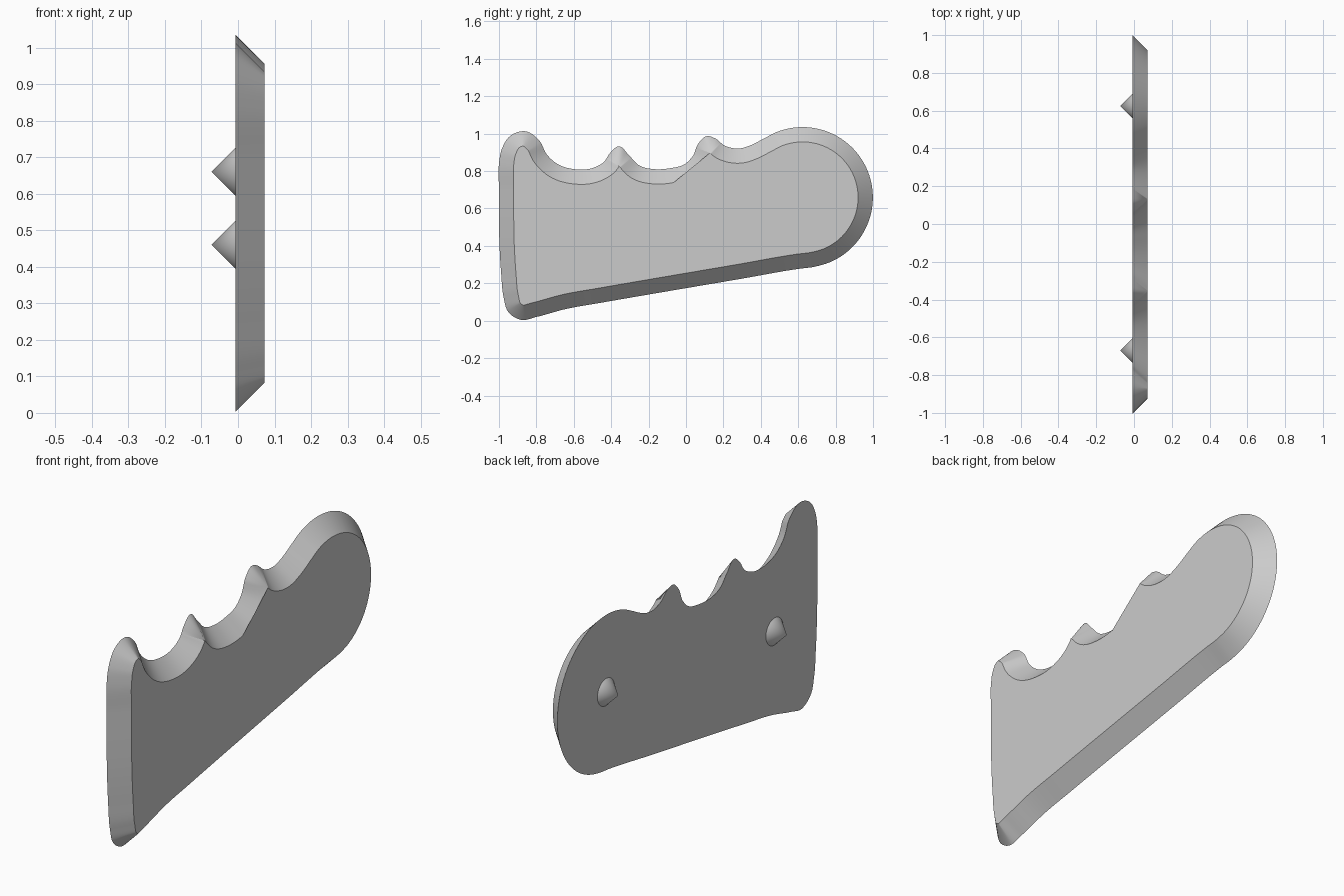
import bpy
import bmesh
import math
from mathutils import Vector, Matrix

cube = bpy.data.objects.get("Cube")
if cube:
    bpy.data.objects.remove(cube, do_unlink=True)

grey = bpy.data.materials.new("light grey")
grey.use_nodes = True
grey.diffuse_color = (0.6, 0.6, 0.6, 1)
grey.node_tree.nodes["Principled BSDF"].inputs["Base Color"].default_value = (0.6, 0.6, 0.6, 1)

BACK, FRONT = -0.007, 0.072
BEVEL = FRONT - BACK
SAMPLES = 8


def finish(bm, name):
    """Turn a bmesh into a shaded object."""
    bmesh.ops.recalc_face_normals(bm, faces=bm.faces)
    mesh = bpy.data.meshes.new(name)
    bm.to_mesh(mesh)
    bm.free()
    mesh.materials.append(grey)
    obj = bpy.data.objects.new(name, mesh)
    bpy.context.collection.objects.link(obj)
    bpy.ops.object.select_all(action="DESELECT")
    bpy.context.view_layer.objects.active = obj
    obj.select_set(True)
    bpy.ops.object.shade_smooth_by_angle(angle=math.radians(30))
    return obj


def smooth_loop(points):
    """Closed Hermite curve whose tangents follow the shorter neighbour."""
    count = len(points)
    tangents = []
    for i, p in enumerate(points):
        before, after = p - points[i - 1], points[(i + 1) % count] - p
        blend = before.normalized() * after.length + after.normalized() * before.length
        tangents.append(blend.normalized())
    result = []
    for i, p in enumerate(points):
        j = (i + 1) % count
        q = points[j]
        chord = (q - p).length
        for k in range(SAMPLES):
            t = k / SAMPLES
            s = 1 - t
            result.append(p * (s * s * (1 + 2 * t)) + q * (t * t * (3 - 2 * t))
                          + tangents[i] * (chord * t * s * s)
                          - tangents[j] * (chord * t * t * s))
    return result


def inset_loop(loop, distance):
    """Offset a counter-clockwise loop inwards, collapsing folded points."""
    moved = []
    for i, p in enumerate(loop):
        along = (loop[(i + 1) % len(loop)] - loop[i - 1]).normalized()
        moved.append(p + Vector((-along.y, along.x)) * distance)
    valid = [min((m - p).length for p in loop) > distance - 0.003 for m in moved]
    last = next(m for m, ok in zip(reversed(moved), reversed(valid)) if ok)
    result = []
    for m, ok in zip(moved, valid):
        if ok:
            last = m
        result.append(last.copy())
    return result


# Outline in the (y, z) plane, counter-clockwise: flat end, sloping base
outline = [(-1, .84), (-1, .7), (-1, .54), (-.997, .4), (-.988, .25), (-.975, .125),
           (-.95, .047), (-.88, .004), (-.8, .02), (-.645, .062), (-.46, .095),
           (-.1, .157), (.3, .225), (.6, .277)]
# Large round end
for step in range(14):
    a = math.radians(-80 + step * 190 / 13)
    outline.append((.623 + .376 * math.cos(a), .659 + .376 * math.sin(a)))
# Finger scallops along the top
outline += [(.42, .976), (.35, .94), (.287, .921), (.207, .936), (.155, .975),
            (.112, .987), (.068, .95), (.036, .88), (-.007, .837), (-.087, .815),
            (-.167, .81), (-.248, .829), (-.306, .885), (-.36, .932), (-.403, .9),
            (-.44, .848), (-.504, .815), (-.595, .81), (-.686, .837), (-.745, .89),
            (-.782, .96), (-.862, 1.013), (-.943, .985), (-.985, .917)]

# Grip plate with a wide bevel around its outer face
outer = smooth_loop([Vector(p) for p in outline])
inner = inset_loop(outer, BEVEL)
bm = bmesh.new()
rim = [bm.verts.new((BACK, p.x, p.y)) for p in outer]
top = []
for p in inner:
    spot = Vector((FRONT, p.x, p.y))
    same = top and (top[-1].co - spot).length < 1e-5
    wraps = top and (top[0].co - spot).length < 1e-5
    top.append(top[-1] if same else top[0] if wraps else bm.verts.new(spot))
for i in range(len(rim)):
    j = (i + 1) % len(rim)
    corners = [rim[i], rim[j], top[j]]
    if top[i] != top[j]:
        corners.append(top[i])
    bm.faces.new(corners)
bm.faces.new(rim)
bm.faces.new(list(dict.fromkeys(top)))
finish(bm, "grip_plate")

# Conical locating pins on the back
for name, y, z in (("front_pin", -.67, .46), ("rear_pin", .625, .66)):
    bm = bmesh.new()
    place = Matrix.Translation((BACK - .033, y, z)) @ Matrix.Rotation(-math.pi / 2, 4, "Y")
    bmesh.ops.create_cone(bm, cap_ends=True, segments=48, radius1=.066, radius2=0,
                          depth=.066, matrix=place)
    finish(bm, name)
